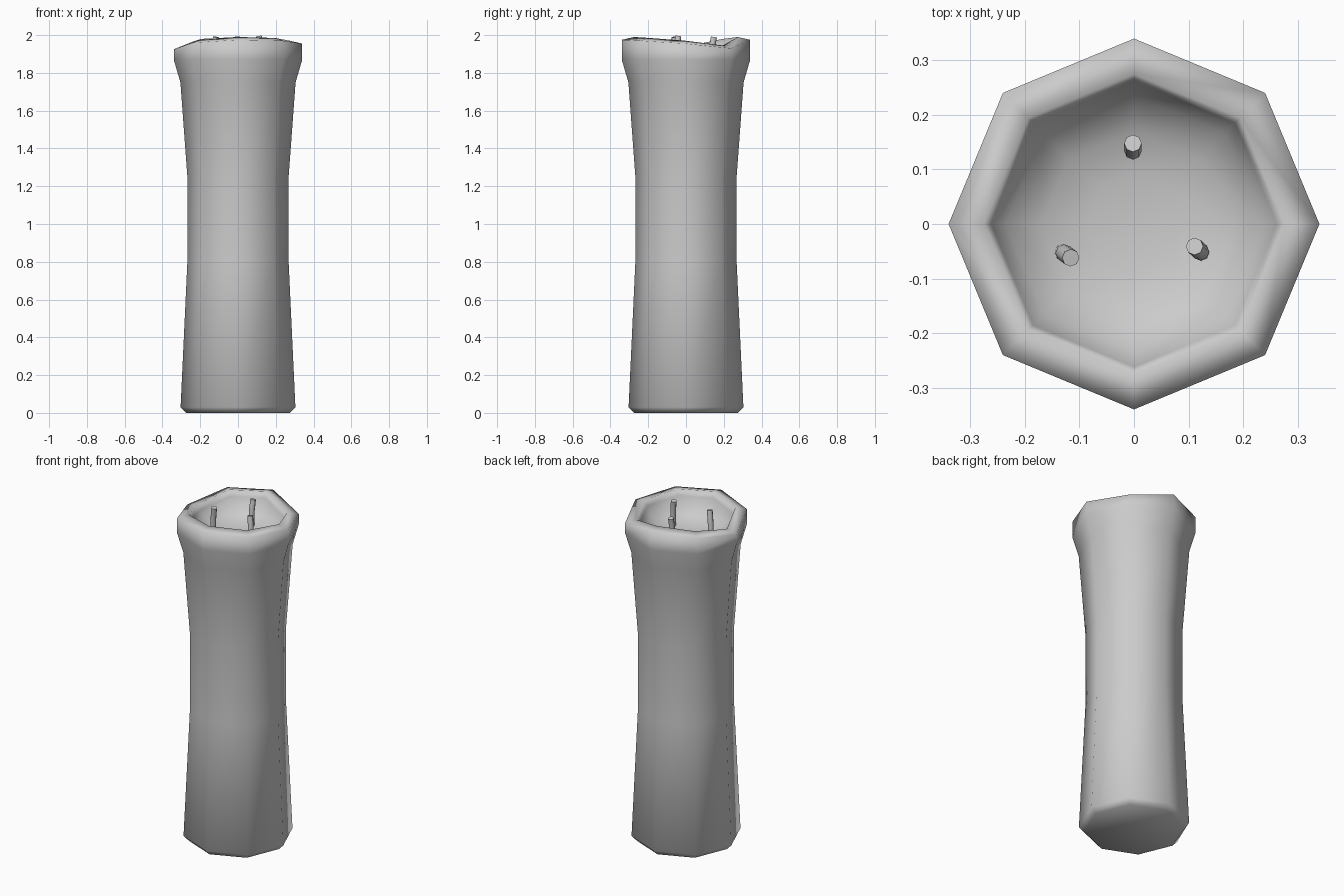
import bpy, bmesh
from math import cos, sin, pi
from mathutils import Vector

if "Cube" in bpy.data.objects:
    bpy.data.objects.remove(bpy.data.objects["Cube"])


def make_object(name, bm, smooth=True):
    bmesh.ops.recalc_face_normals(bm, faces=bm.faces)
    me = bpy.data.meshes.new(name)
    bm.to_mesh(me)
    bm.free()
    for p in me.polygons:
        p.use_smooth = smooth
    ob = bpy.data.objects.new(name, me)
    bpy.context.collection.objects.link(ob)
    return ob


def bridge(bm, rings):
    for a, b in zip(rings, rings[1:]):
        n = len(a)
        for i in range(n):
            j = (i + 1) % n
            bm.faces.new((a[i], a[j], b[j], b[i]))


# Candle body: octagonal profile, uneven melted rim, hollow bowl on top
SIDES = 8
rim = [1.955, 1.93, 1.975, 1.965, 1.925, 1.96, 1.975, 1.97]
# (radius, height, share of the rim height that is added)
profile = [(0.275, 0.005, 0), (0.304, 0.03, 0), (0.268, 0.80, 0), (0.268, 1.25, 0),
           (0.305, 1.75, 0), (0.34, 1.87, 0), (0.34, 0, 1), (0.275, 0.015, 1),
           (0.262, -0.02, 1), (0.235, 1.885, 0), (0.17, 1.845, 0), (0.09, 1.83, 0)]
bm = bmesh.new()
rings = []
for r, z, k in profile:
    rings.append([bm.verts.new((r * cos(2 * pi * i / SIDES), r * sin(2 * pi * i / SIDES),
                                z + k * rim[i])) for i in range(SIDES)])
for v in rings[0]:
    v.co.z = 0
bridge(bm, rings)
bm.faces.new(rings[0])
centre = bm.verts.new((0, 0, 1.825))
for i in range(SIDES):
    bm.faces.new((rings[-1][i], rings[-1][(i + 1) % SIDES], centre))
make_object("candle_body", bm)


# Wicks: thin bent tubes rising from the bowl
def wick(name, base, mid, tip, r=0.016, n=8):
    pts = [Vector(base), Vector(mid), Vector(tip)]
    bm = bmesh.new()
    rings = []
    for i, p in enumerate(pts):
        d = pts[min(i + 1, 2)] - pts[max(i - 1, 0)]
        q = Vector((0, 0, 1)).rotation_difference(d.normalized())
        rings.append([bm.verts.new(p + q @ Vector((r * cos(2 * pi * k / n), r * sin(2 * pi * k / n), 0)))
                      for k in range(n)])
    bridge(bm, rings)
    bm.faces.new(rings[0])
    bm.faces.new(rings[-1])
    ob = make_object(name, bm)
    bpy.ops.object.select_all(action='DESELECT')
    ob.select_set(True)
    bpy.context.view_layer.objects.active = ob
    bpy.ops.object.shade_smooth_by_angle(angle=pi / 3.5)


wick("wick_back", (-0.002, 0.135, 1.81), (-0.002, 0.134, 1.92), (-0.002, 0.148, 1.99))
wick("wick_left", (-0.130, -0.052, 1.81), (-0.128, -0.053, 1.92), (-0.116, -0.062, 1.99))
wick("wick_right", (0.123, -0.052, 1.81), (0.122, -0.051, 1.92), (0.111, -0.041, 1.994))
